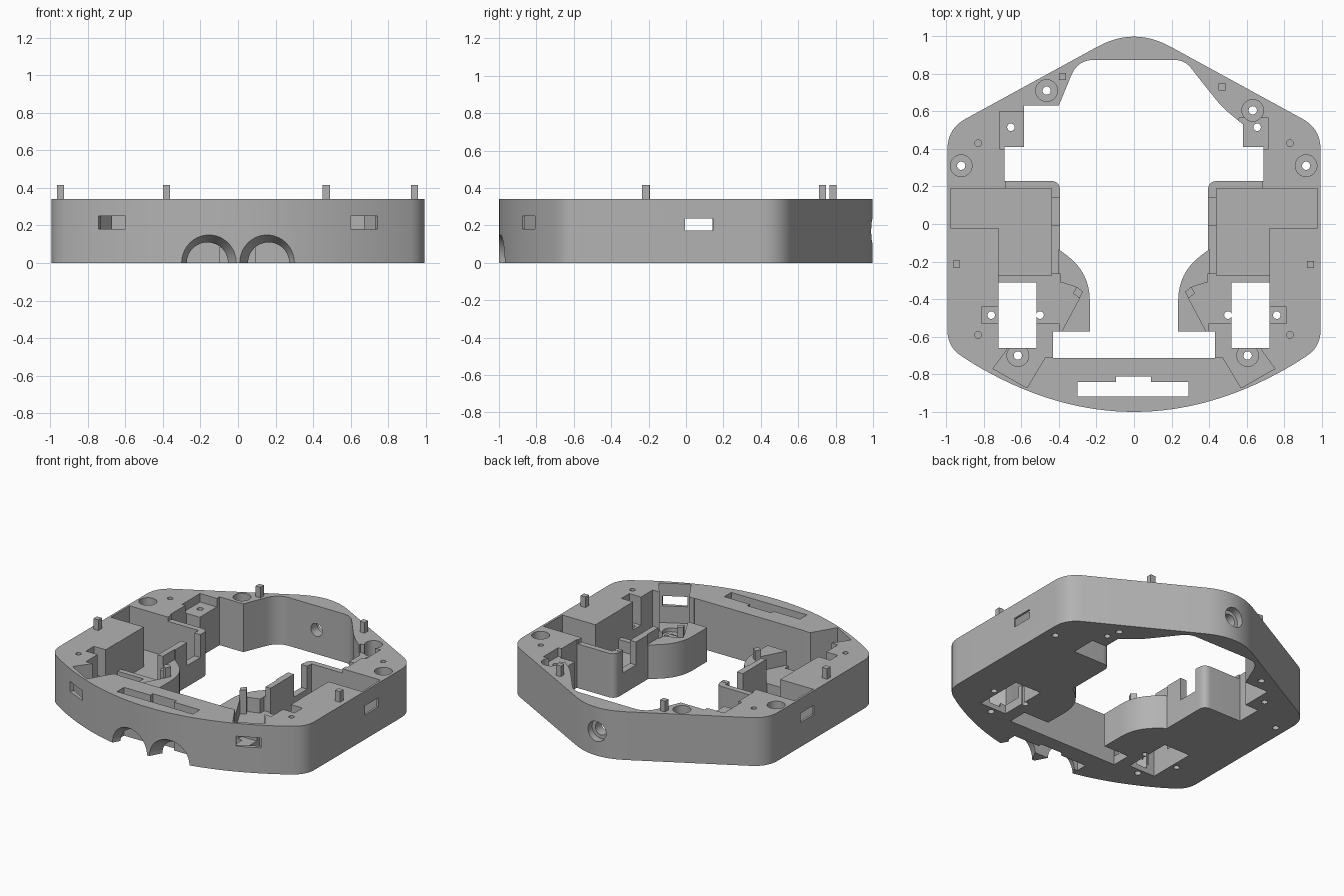
import bpy, bmesh, math
from mathutils import Vector, Matrix

cube = bpy.data.objects.get("Cube")
if cube:
    bpy.data.objects.remove(cube, do_unlink=True)

grey = bpy.data.materials.new("plain_grey")
grey.use_nodes = True
COLOUR = (0.45, 0.45, 0.45, 1)
grey.diffuse_color = COLOUR
grey.node_tree.nodes["Principled BSDF"].inputs["Base Color"].default_value = COLOUR

TOP, FLOOR, LEDGE, ABOVE, BELOW = 0.34, 0.06, 0.14, 0.5, -0.1


def make(name, bm):
    bmesh.ops.recalc_face_normals(bm, faces=bm.faces[:])
    mesh = bpy.data.meshes.new(name)
    bm.to_mesh(mesh)
    bm.free()
    mesh.materials.append(grey)
    obj = bpy.data.objects.new(name, mesh)
    bpy.context.scene.collection.objects.link(obj)
    return obj


def rounded(corners, steps=8):
    """Corners are (x, y) or (x, y, cut), where cut is the rounding length."""
    out = []
    for i, c in enumerate(corners):
        p = Vector(c[:2])
        if len(c) < 3:
            out.append(p)
            continue
        a = Vector(corners[i - 1][:2])
        b = Vector(corners[(i + 1) % len(corners)][:2])
        a = p + (a - p).normalized() * c[2]
        b = p + (b - p).normalized() * c[2]
        for k in range(steps + 1):
            t = k / steps
            out.append(a * (1 - t) ** 2 + p * (2 * t * (1 - t)) + b * t * t)
    return out


def prism(name, points, z0, z1):
    bm = bmesh.new()
    face = bm.faces.new([bm.verts.new((p[0], p[1], z0)) for p in points])
    new = bmesh.ops.extrude_face_region(bm, geom=[face])["geom"]
    verts = [v for v in new if isinstance(v, bmesh.types.BMVert)]
    bmesh.ops.translate(bm, verts=verts, vec=(0, 0, z1 - z0))
    return make(name, bm)


def block(name, x0, x1, y0, y1, z0, z1):
    return prism(name, [(x0, y0), (x1, y0), (x1, y1), (x0, y1)], z0, z1)


def cone(name, centre, r1, r2, depth, along_y=False, sides=32):
    bm = bmesh.new()
    rot = Matrix.Rotation(-math.pi / 2, 4, "X") if along_y else Matrix()
    bmesh.ops.create_cone(bm, cap_ends=True, segments=sides, radius1=r1, radius2=r2,
                          depth=depth, matrix=Matrix.Translation(centre) @ rot)
    return make(name, bm)


def cut(cutter):
    cutter.hide_render = True
    mod = body.modifiers.new("cut", "BOOLEAN")
    mod.operation, mod.solver, mod.object = "DIFFERENCE", "EXACT", cutter
    bpy.context.view_layer.objects.active = body
    bpy.ops.object.modifier_apply(modifier=mod.name)
    bpy.data.objects.remove(cutter, do_unlink=True)


def pocket(points, side, z0):
    cut(prism("cutter", [(side * x, y) for x, y in points], z0, ABOVE))


def box_pocket(x0, x1, y0, y1, side, z0):
    pocket([(x0, y0), (x1, y0), (x1, y1), (x0, y1)], side, z0)


def drill(x, y, r, z0):
    cut(cone("cutter", (x, y, (z0 + ABOVE) / 2), r, r, ABOVE - z0, sides=24))


# Outer shell: pointed back, straight sides, bowed front
front = [(x / 10, -1 + 0.0035 * x * x) for x in [n / 2 for n in range(-17, 18)]]
outline = rounded([(0, 1.05, 0.22), (-0.993, 0.507, 0.11), (-0.993, -0.655, 0.09)]
                  + front + [(0.993, -0.655, 0.09), (0.993, 0.507, 0.11)], 12)
body = prism("body_ring", outline, 0, TOP)

# Central opening
half = [(0.69, 0.41), (0.69, 0.23), (0.393, 0.23, 0.055), (0.393, -0.14),
        (0.235, -0.26, 0.15), (0.235, -0.572), (0.432, -0.572), (0.432, -0.712)]
back_right = [(0.27, 0.874, 0.06), (0.35, 0.77, 0.05), (0.47, 0.62, 0.06),
              (0.58, 0.53), (0.58, 0.41)]
back_left = [(-0.585, 0.41), (-0.585, 0.63), (-0.40, 0.63), (-0.30, 0.874, 0.09)]
opening = back_right + half + [(-c[0], *c[1:]) for c in reversed(half)] + back_left
cut(prism("cutter", rounded(opening), BELOW, ABOVE))

for s in (-1, 1):
    # Lowered walls and curved shelf beside the opening
    box_pocket(0.37, 0.68, 0.17, 0.25, s, 0.31)
    box_pocket(0.37, 0.45, -0.27, 0.18, s, 0.312)
    box_pocket(0.2, 0.40, -0.6, -0.135, s, 0.24)
    # Drive bay with its side slot, and the notch in its inner wall
    pocket([(0.44, -0.275), (0.72, -0.275), (0.72, -0.02), (0.978, -0.02),
            (0.978, 0.19), (0.44, 0.19)], s, FLOOR)
    box_pocket(0.37, 0.46, -0.005, 0.142, s, 0.15)
    # Front bay: screw ledge, then lower floor reaching the sensor corner
    pocket([(0.72, -0.265), (0.72, -0.6), (0.40, -0.6), (0.272, -0.36),
            (0.31, -0.335), (0.39, -0.31), (0.39, -0.265)], s, LEDGE)
    pocket([(0.72, -0.53), (0.72, -0.66), (0.67, -0.66), (0.75, -0.77), (0.57, -0.872),
            (0.472, -0.709), (0.40, -0.705), (0.40, -0.53)], s, FLOOR + 0.002)
    box_pocket(0.70, 0.813, -0.53, -0.442, s, LEDGE + 0.002)
    box_pocket(0.518, 0.722, -0.66, -0.312, s, BELOW)
    for x in (0.5, 0.76):
        drill(s * x, -0.485, 0.02, BELOW)
    # Rear screw platform
    box_pocket(0.56, 0.716, 0.40, 0.60 if s < 0 else 0.565, s, 0.28)
    drill(s * 0.655, 0.515, 0.02, BELOW)
    # Small blind holes in the deck
    for y in (-0.59, 0.43):
        drill(s * 0.83, y, 0.018, 0.2)
    # Side window
    cut(block("cutter", *sorted((s * 0.9, s * 1.1)), -0.005, 0.145, 0.172, 0.237))
    # Slanted front window
    window = block("cutter", -0.08, 0.08, -0.12, 0.12, 0.18, 0.25)
    window.matrix_world = (Matrix.Translation((s * 0.665, -0.83, 0))
                           @ Matrix.Rotation(s * math.radians(28), 4, "Z"))
    cut(window)

# Counterbored mounting holes
for x, y, seat in [(-0.465, 0.71, 0.2), (0.632, 0.605, 0.2), (-0.92, 0.31, 0.2),
                   (0.916, 0.31, 0.2), (-0.618, -0.7, 0.035), (0.605, -0.7, 0.035)]:
    if seat > 0.1:
        drill(x, y, 0.058, seat)
    else:
        cut(cone("cutter", (x, y, seat + 0.05), 0.058, 0.058, 0.1))
    drill(x, y, 0.022, BELOW)

# Front board slot with its centre tab
cut(prism("cutter", [(-0.3, -0.918), (0.29, -0.918), (0.29, -0.84), (0.09, -0.84),
                     (0.09, -0.813), (-0.095, -0.813), (-0.095, -0.84), (-0.3, -0.84)],
          BELOW, ABOVE))

# Flared arches under the front
for x in (-0.163, 0.163):
    cut(cone("cutter", (x, -0.96, 0), 0.165, 0.10, 0.12, True, 48))

# Stepped round hole at the back
cut(cone("cutter", (0, 1.01, 0.17), 0.07, 0.07, 0.13, True))
cut(cone("cutter", (0, 0.92, 0.17), 0.045, 0.045, 0.3, True))

parts = [body]
# Square locating pegs
for i, (x, y) in enumerate([(-0.38, 0.785), (0.47, 0.73), (-0.945, -0.212), (0.94, -0.215)]):
    parts.append(block(f"locating_peg_{i + 1}", x - 0.019, x + 0.019,
                       y - 0.019, y + 0.019, 0.3, 0.415))

# Slanted guide fins on the curved shelves
for s in (-1, 1):
    fin = [(0.272, -0.36), (0.305, -0.335), (0.325, -0.37), (0.29, -0.395)]
    parts.append(prism("guide_fin_" + ("left" if s > 0 else "right"),
                       [(s * x, y) for x, y in fin], 0.1, 0.31))

# Smooth curved walls, keep edges sharp
bpy.ops.object.select_all(action="DESELECT")
for obj in parts:
    obj.select_set(True)
bpy.context.view_layer.objects.active = body
bpy.ops.object.shade_smooth_by_angle(angle=math.radians(25))
